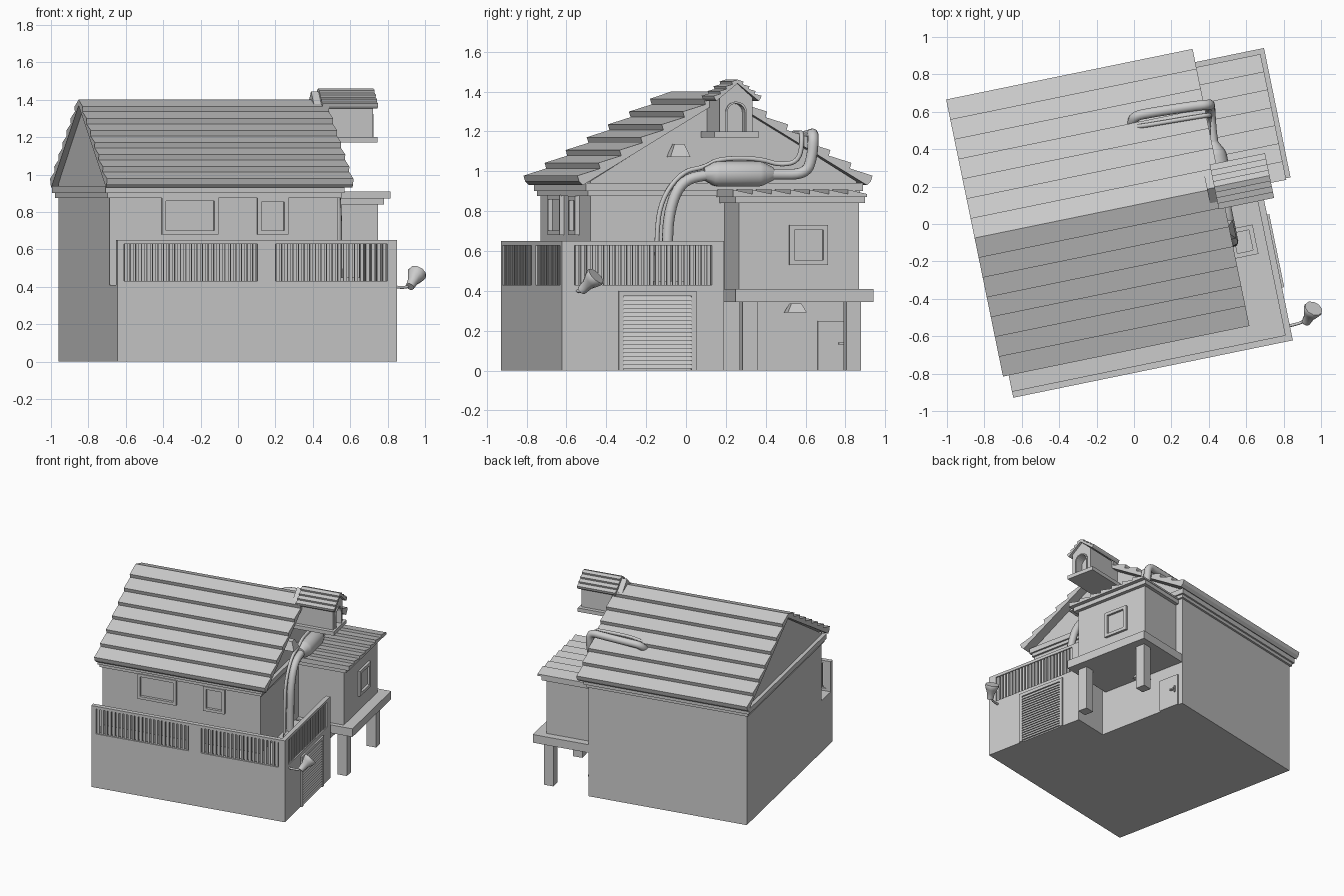
import bpy, bmesh, math
from mathutils import Vector, Matrix

if "Cube" in bpy.data.objects:
    bpy.data.objects.remove(bpy.data.objects["Cube"])

# The whole house is turned a little about z; parts are built in house axes
TURN = Matrix.Rotation(math.radians(11.6), 4, 'Z')


def finish(name, bm):
    bmesh.ops.recalc_face_normals(bm, faces=bm.faces)
    me = bpy.data.meshes.new(name)
    bm.to_mesh(me)
    bm.free()
    ob = bpy.data.objects.new(name, me)
    bpy.context.collection.objects.link(ob)
    ob.matrix_world = TURN
    return ob


def add_box(bm, x0, x1, y0, y1, z0, z1):
    m = Matrix.Translation(((x0 + x1) / 2, (y0 + y1) / 2, (z0 + z1) / 2)) @ \
        Matrix.Diagonal((x1 - x0, y1 - y0, z1 - z0, 1))
    bmesh.ops.create_cube(bm, size=1, matrix=m)


def boxes(name, *dims):
    bm = bmesh.new()
    for d in dims:
        add_box(bm, *d)
    return finish(name, bm)


def prism(name, profile, x0, x1):
    """Extrude a closed (y, z) profile along x."""
    bm = bmesh.new()
    f = bm.faces.new([bm.verts.new((x0, y, z)) for y, z in profile])
    ext = bmesh.ops.extrude_face_region(bm, geom=[f])
    bmesh.ops.translate(bm, vec=(x1 - x0, 0, 0),
                        verts=[v for v in ext['geom'] if isinstance(v, bmesh.types.BMVert)])
    return finish(name, bm)


def tiled_roof(name, x0, x1, yc, half, z_eave, z_ridge, n, lip, thick):
    """Gable roof whose courses overlap like steps."""
    side = [(0, z_ridge)]
    for i in range(1, n + 1):
        t = i / n
        z = z_ridge + (z_eave - z_ridge) * t
        side += [(half * t, z + lip), (half * t - lip * 0.3, z)]
    top = [(yc - h, z) for h, z in reversed(side)] + [(yc + h, z) for h, z in side[1:]]
    under = [(yc + half - lip, z_eave - thick), (yc, z_ridge - thick * 1.6),
             (yc - half + lip, z_eave - thick)]
    return prism(name, top + under, x0, x1)


def tube(name, pts, r, radii=None, smooth=True):
    cu = bpy.data.curves.new(name, 'CURVE')
    cu.dimensions = '3D'
    cu.bevel_depth = r
    cu.bevel_resolution = 3
    cu.use_fill_caps = True
    sp = cu.splines.new('NURBS' if smooth else 'POLY')
    sp.points.add(len(pts) - 1)
    for i, p in enumerate(pts):
        sp.points[i].co = (*p, 1)
        sp.points[i].radius = radii[i] if radii else 1
    if smooth:
        sp.order_u = 3
        sp.use_endpoint_u = True
        sp.resolution_u = 5
    ob = bpy.data.objects.new(name, cu)
    bpy.context.collection.objects.link(ob)
    ob.matrix_world = TURN
    bpy.ops.object.select_all(action='DESELECT')
    ob.select_set(True)
    bpy.context.view_layer.objects.active = ob
    bpy.ops.object.convert(target='MESH')
    bpy.ops.object.shade_smooth_by_angle(angle=math.radians(40))
    return ob


def front_window(name, x0, x1, z0, z1, y, w=0.022, d=0.022):
    boxes(name, (x0, x1, y - d, y + .01, z1 - w, z1), (x0, x1, y - d, y + .01, z0, z0 + w),
          (x0, x0 + w, y - d, y + .01, z0, z1), (x1 - w, x1, y - d, y + .01, z0, z1))


def side_frame(name, y0, y1, z0, z1, x, w=0.022, d=0.022, sill=True):
    parts = [(x - .01, x + d, y0, y1, z1 - w, z1), (x - .01, x + d, y0, y0 + w, z0, z1),
             (x - .01, x + d, y1 - w, y1, z0, z1)]
    if sill:
        parts.append((x - .01, x + d, y0, y1, z0, z0 + w))
    boxes(name, *parts)


def shade(name, loc, r1, r2, h, segs=4):
    bm = bmesh.new()
    bmesh.ops.create_cone(bm, cap_ends=True, segments=segs, radius1=r1, radius2=r2, depth=h,
                          matrix=Matrix.Translation(loc) @ Matrix.Rotation(math.pi / 4, 4, 'Z'))
    return finish(name, bm)


L, R, F, B = -.819, .428, -.578, .785      # main house walls
GX, GF, GB = .707, -.78, .05               # garage / balcony block
MID = (F + B) / 2

# Main house with gable ends, and the lower garage block carrying the balcony
prism("house_walls", [(F, 0), (B, 0), (B, .95), (MID, 1.37), (F, .95)], L, R)
boxes("garage_block", (L, GX, GF, GB, 0, .41))
for i, (z0, z1, o) in enumerate([(.875, .9, .015), (.9, .94, .028)]):
    boxes("cornice_%d" % i, (L - o, R + o, F - o, B + o, z0, z1))
tiled_roof("main_roof", -.85, .495, .098, .756, .95, 1.40, 7, .028, .02)

# Balcony railing: sill, top rail, posts and bars
t = .035
dims = [(L, GX, GF, GF + t, .41, .43), (GX - t, GX, GF, GB, .41, .43),
        (L, GX, GF, GF + t, .628, .65), (GX - t, GX, GF, GB, .628, .65),
        (L, -.783, GF, GF + t, .42, .64), (-.053, .044, GF, GF + t, .42, .64),
        (.656, GX, GF, GF + t, .42, .64), (GX - t, GX, GF, -.716, .42, .64),
        (GX - t, GX, -.012, GB, .42, .64)]
boxes("balcony_rail", *dims)
bars = []
for a, b, n in [(-.783, -.053, 24), (.044, .656, 20)]:
    for i in range(n):
        x = a + (b - a) * (i + .5) / n
        bars.append((x - .009, x + .009, GF + .008, GF + .026, .42, .64))
for i in range(24):
    y = -.716 + .704 * (i + .5) / 24
    bars.append((GX - .026, GX - .008, y - .009, y + .009, .42, .64))
boxes("balcony_bars", *bars)

# Front windows
front_window("wide_window", -.537, -.23, .68, .88, F)
front_window("small_window", -.016, .152, .68, .875, F)

# Garage shutter: frame and sloped slats
side_frame("shutter_frame", -.492, -.094, 0, .40, GX, .025, .012, False)
bm = bmesh.new()
for i in range(18):
    z = .01 + i * .02
    p = [(GX, z), (GX + .012, z), (GX + .003, z + .02), (GX, z + .02)]
    ends = [[bm.verts.new((x, y, q)) for x, q in p] for y in (-.467, -.119)]
    bm.faces.new(ends[0])
    bm.faces.new(ends[1])
    for k in range(4):
        m = (k + 1) % 4
        bm.faces.new((ends[0][k], ends[0][m], ends[1][m], ends[1][k]))
finish("shutter_slats", bm)

# Raised annex on posts
boxes("annex_platform", (.42, .87, .076, .782, .345, .41))
boxes("annex_walls", (.42, .787, .11, .725, .41, .88))
boxes("annex_cornice", (.42, .815, .085, .75, .84, .875))
boxes("annex_posts", *[(.73, .805, y, y + .075, 0, .345) for y in (.125, .657)])
saw = []
for i in range(7):
    y = .068 + i * .098
    saw += [(y, .908), (y + .098, .886)]
prism("annex_roof", saw + [(.754, .872), (.068, .872)], .41, .845)
side_frame("annex_window", .366, .562, .53, .73, .787, .024, .018)

# Back door and its handle
boxes("door", (R - .01, R + .012, .586, .749, 0, .25))
boxes("door_handle", (R + .01, R + .03, .69, .73, .13, .14), (R + .01, R + .022, .722, .73, .11, .16))

# Little turret on the gable, with an arched niche
boxes("turret_base", (.42, .76, -.01, .218, 1.17, 1.20))
pent = [(.02, 1.2), (.02, 1.37), (.104, 1.445), (.188, 1.37), (.188, 1.2)]
prism("turret_back", pent, .42, .68)
arch = [(.104 + .045 * math.cos(a), 1.295 + .045 * math.sin(a))
        for a in [math.pi * k / 10 for k in range(11)]]
prism("turret_front", pent + [(.149, 1.2)] + arch + [(.059, 1.2)], .68, .742)
ring = [(.104 + .055 * math.cos(a), 1.295 + .055 * math.sin(a))
        for a in [math.pi * k / 10 for k in range(11)]]
prism("niche_trim", [(.159, 1.2)] + ring + [(.049, 1.2), (.059, 1.2)] + arch[::-1] + [(.149, 1.2)],
      .735, .75)
tiled_roof("turret_roof", .46, .762, .108, .122, 1.365, 1.46, 4, .014, .012)

# Pipes climbing the gable wall and crossing the back roof slope
tube("main_pipe", [(.5, -.2, .41), (.5, -.2, .62), (.5, -.19, .80), (.5, -.13, .95), (.5, 0, .985),
                   (.5, .16, .985), (.5, .36, .985), (.52, .51, .985), (.525, .54, 1.08),
                   (.525, .545, 1.19), (.42, .555, 1.185), (.2, .565, 1.175), (.11, .565, 1.17),
                   (.10, .53, 1.13)], .028)
tube("side_pipe", [(.475, -.25, .41), (.475, -.25, .65), (.475, -.23, .85), (.475, -.12, 1.0),
                   (.475, 0, 1.02), (.475, .07, 1.065), (.475, .28, 1.065), (.48, .38, 1.03),
                   (.51, .48, 1.05), (.52, .49, 1.19), (.42, .495, 1.195), (.12, .505, 1.19),
                   (.09, .51, 1.14)], .012)
tube("tank", [(.495, y, .987) for y in (-.01, .04, .06, .27, .29, .345)], .066,
     (.5, .93, 1, 1, .93, .5), smooth=False)
side = .07
boxes("pipe_collar", (.485, .62, -.29, -.265, .41, .45), (.485, .62, -.155, -.13, .41, .45),
      (.485, .51, -.29, -.13, .41, .45), (.595, .62, -.29, -.13, .41, .45))

# Wall lamps
shade("gable_lamp", (.47, -.135, 1.105), .072, .035, .065)
shade("porch_lamp", (.49, .46, .315), .068, .035, .045)

# Spotlight on the garage corner
tube("spotlight_arm", [(.70, -.70, .40), (.75, -.70, .395), (.79, -.69, .40), (.81, -.68, .43)], .008)
a, b = Vector((.795, -.70, .40)), Vector((.85, -.635, .475))
tube("spotlight_head", [a.lerp(b, k) for k in (0, .2, .4, .7, .9, 1)], .052,
     (.45, .5, .55, .85, 1, .95), smooth=False)
